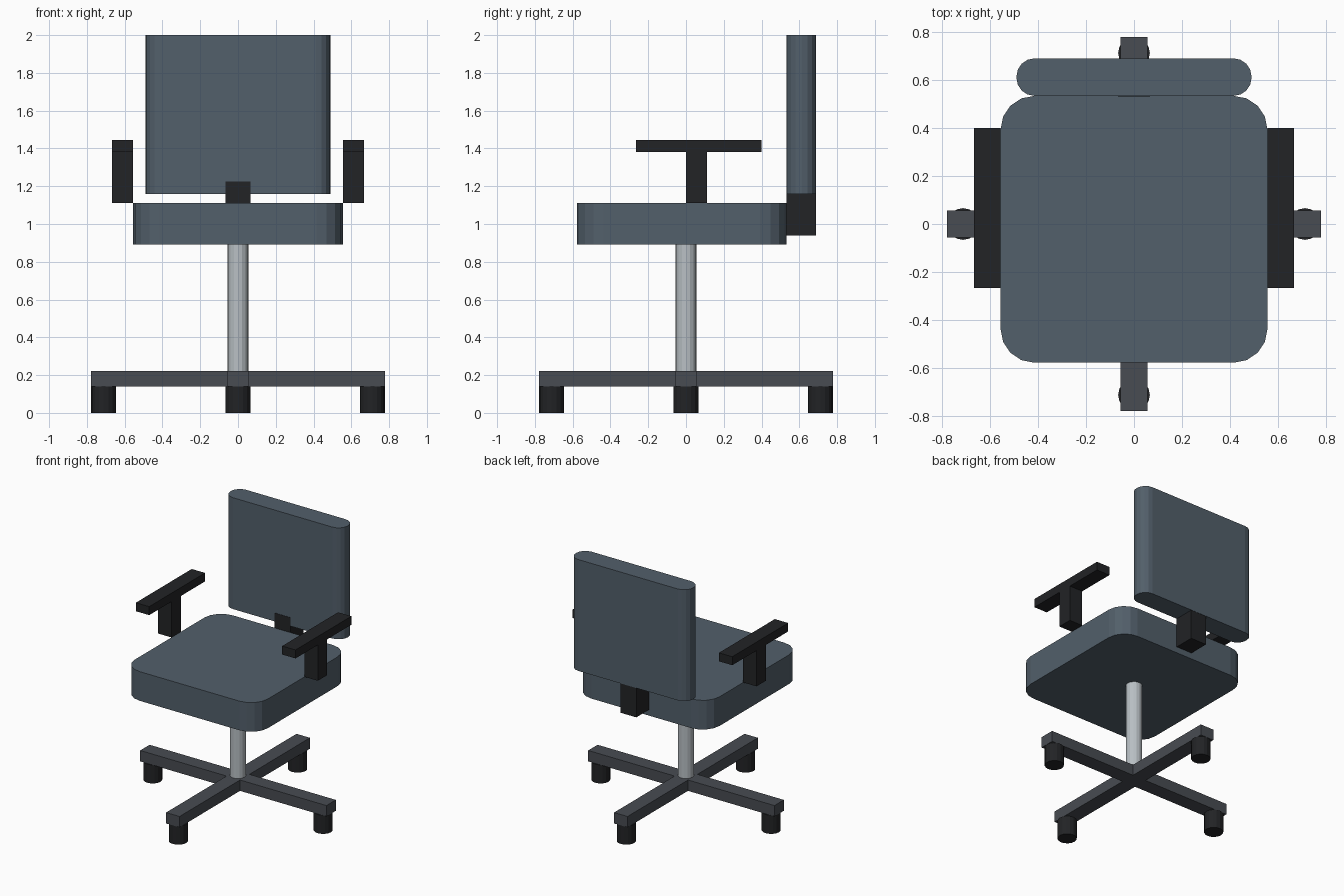
import bpy, bmesh
from math import cos, sin, pi

if "Cube" in bpy.data.objects:
    bpy.data.objects.remove(bpy.data.objects["Cube"])


def material(name, rgb):
    m = bpy.data.materials.new(name)
    m.diffuse_color = (*rgb, 1)
    m.use_nodes = True
    m.node_tree.nodes["Principled BSDF"].inputs["Base Color"].default_value = m.diffuse_color
    return m


FABRIC = material("slate_fabric", (0.085, 0.115, 0.145))
BLACK = material("black_plastic", (0.016, 0.017, 0.019))
DARK = material("dark_metal", (0.065, 0.072, 0.085))
STEEL = material("steel", (0.48, 0.52, 0.55))


def prism(name, outline, z0, z1, mat):
    """Extrude a counter-clockwise xy outline from z0 to z1."""
    bm = bmesh.new()
    face = bm.faces.new([bm.verts.new((x, y, z0)) for x, y in outline])
    ext = bmesh.ops.extrude_face_region(bm, geom=[face], use_keep_orig=True)
    top = [v for v in ext["geom"] if isinstance(v, bmesh.types.BMVert)]
    bmesh.ops.translate(bm, verts=top, vec=(0, 0, z1 - z0))
    bmesh.ops.recalc_face_normals(bm, faces=bm.faces)
    me = bpy.data.meshes.new(name)
    bm.to_mesh(me)
    bm.free()
    me.materials.append(mat)
    ob = bpy.data.objects.new(name, me)
    bpy.context.collection.objects.link(ob)
    return ob


def box(name, x0, x1, y0, y1, z0, z1, mat):
    return prism(name, [(x0, y0), (x1, y0), (x1, y1), (x0, y1)], z0, z1, mat)


def rounded(name, x0, x1, y0, y1, z0, z1, r, mat, seg=4):
    centres = [(x1 - r, y1 - r), (x0 + r, y1 - r), (x0 + r, y0 + r), (x1 - r, y0 + r)]
    pts = []
    for i, (cx, cy) in enumerate(centres):
        for k in range(seg + 1):
            a = (i + k / seg) * pi / 2
            pts.append((cx + r * cos(a), cy + r * sin(a)))
    return prism(name, pts, z0, z1, mat)


def cylinder(name, x, y, r, z0, z1, mat, n=16):
    pts = [(x + r * cos(2 * pi * i / n), y + r * sin(2 * pi * i / n)) for i in range(n)]
    return prism(name, pts, z0, z1, mat)


# Cross base with four casters
box("base_bar_side", -0.777, 0.777, -0.056, 0.056, 0.14, 0.222, DARK)
box("base_bar_front_back", -0.056, 0.056, -0.777, 0.777, 0.14, 0.222, DARK)
for side, x, y in (("right", 1, 0), ("back", 0, 1), ("left", -1, 0), ("front", 0, -1)):
    cylinder("caster_" + side, 0.711 * x, 0.711 * y, 0.066, 0, 0.14, BLACK)

# Column, seat and backrest
cylinder("column", 0, 0, 0.056, 0.222, 0.892, STEEL)
rounded("seat", -0.555, 0.555, -0.577, 0.533, 0.892, 1.112, 0.14, FABRIC)
rounded("backrest", -0.489, 0.489, 0.533, 0.689, 1.16, 2.0, 0.075, FABRIC)
box("back_bracket", -0.066, 0.066, 0.531, 0.687, 0.938, 1.225, BLACK)

# Armrests on both sides
for side, x0, x1 in (("left", -0.666, -0.555), ("right", 0.555, 0.666)):
    box("arm_post_" + side, x0, x1, 0.0, 0.111, 1.112, 1.382, BLACK)
    box("arm_pad_" + side, x0, x1, -0.266, 0.4, 1.382, 1.446, BLACK)
